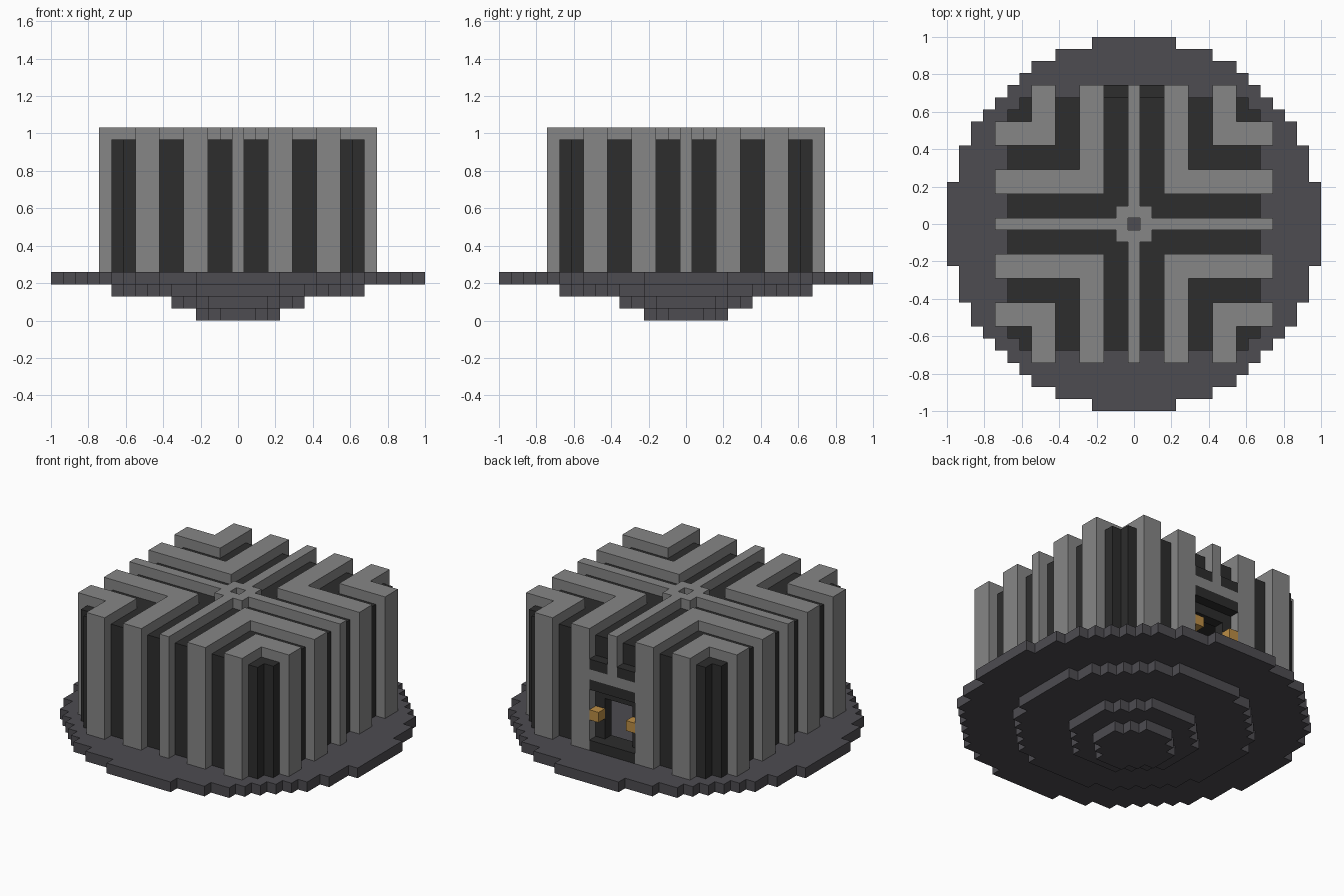
import bpy, bmesh
from mathutils import Matrix

cube = bpy.data.objects.get("Cube")
if cube:
    bpy.data.objects.remove(cube, do_unlink=True)

U = 2 / 31  # one block


def material(name, rgb):
    m = bpy.data.materials.new(name)
    m.use_nodes = True
    m.diffuse_color = (*rgb, 1)
    m.node_tree.nodes["Principled BSDF"].inputs["Base Color"].default_value = (*rgb, 1)
    return m


GREY = material("light grey stone", (0.24, 0.24, 0.24))
DARK = material("charcoal", (0.026, 0.026, 0.026))
SLATE = material("slate", (0.075, 0.072, 0.082))
GOLD = material("gold lamp", (0.5, 0.27, 0.06))


def finish(name, bm, mat):
    bmesh.ops.recalc_face_normals(bm, faces=bm.faces)
    bmesh.ops.scale(bm, vec=(U, U, U), verts=bm.verts)
    me = bpy.data.meshes.new(name)
    bm.to_mesh(me)
    bm.free()
    me.materials.append(mat)
    ob = bpy.data.objects.new(name, me)
    bpy.context.scene.collection.objects.link(ob)
    return ob


def box(x, y, z):
    return (x, y, z)


def boxes(name, mat, parts):
    """Boxes given as (x range, y range, z range) in blocks."""
    bm = bmesh.new()
    for part in parts:
        size = [b - a for a, b in part]
        mid = [(a + b) / 2 for a, b in part]
        bmesh.ops.create_cube(bm, size=1, matrix=Matrix.Translation(mid) @ Matrix.Diagonal((*size, 1)))
    return finish(name, bm, mat)


def turned(part):
    """Quarter turn of a box about the vertical axis."""
    (x0, x1), (y0, y1), z = part
    return ((-y1, -y0), (x0, x1), z)


def four(part):
    out = [part]
    for _ in range(3):
        out.append(turned(out[-1]))
    return out


def mirror_x(part):
    (x0, x1), y, z = part
    return [part, ((-x1, -x0), y, z)]


def ring(inner, outer, z):
    return four(((-inner, outer), (inner, outer), z))


def stepped_disc(name, radius, z, mat):
    """Round plate with a blocky outline, extruded one block."""
    n = int(radius)
    right = []
    for j in range(-n, n + 1):
        w = int((radius ** 2 - j * j) ** 0.5) + 0.5
        right += [(w, j - 0.5), (w, j + 0.5)]
    outline = right + [(-x, y) for x, y in reversed(right)]
    clean = [p for i, p in enumerate(outline)
             if not (outline[i - 1][0] == p[0] == outline[(i + 1) % len(outline)][0])]
    bm = bmesh.new()
    face = bm.faces.new([bm.verts.new((x, y, z)) for x, y in clean])
    top = bmesh.ops.extrude_face_region(bm, geom=[face])["geom"]
    bmesh.ops.translate(bm, vec=(0, 0, 1), verts=[v for v in top if isinstance(v, bmesh.types.BMVert)])
    return finish(name, bm, mat)


# Stepped round base
for level, radius in enumerate((3.5, 5.5, 10.5, 15.45)):
    stepped_disc(f"base_plate_{level + 1}", radius, level, SLATE)

# Dark hollow body: walls, corner posts, roof with a central skylight
WALL = (4, 15)
LAYER = (9.5, 10.5)
front = ((-9.5, 9.5), (-10.5, -9.5), WALL)
walls = [w for i, w in enumerate(four(front)) if i != 2]
walls += mirror_x(((1.5, 9.5), LAYER, WALL))
walls += [((-1.5, 1.5), LAYER, (4, 5)), ((-1.5, 1.5), LAYER, (9, 15))]
boxes("body_walls", DARK, walls)
boxes("corner_posts", DARK, four(((8.5, 9.5), (8.5, 9.5), WALL)))
boxes("body_roof", DARK, ring(0.5, 9.5, (14, 15)))

# Pale inner lining
lining = four(((-8.5, 8.5), (-9.5, -8.5), (4, 14)))
boxes("inner_lining", GREY, [w for i, w in enumerate(lining) if i != 2])

# Angled rib bands: roof strips that bend at a right angle, with legs down the walls
CAP = (15, 16)
LEG = (10.5, 11.5)
for name, a in (("inner_rib", 2.5), ("outer_rib", 6.5)):
    b = a + 2
    parts = []
    for p in (((a, 11.5), (a, b), CAP), ((a, b), (b, 11.5), CAP),
              ((a, b), LEG, (4, 15)), (LEG, (a, b), (4, 15))):
        parts += four(p)
    boxes(name, GREY, parts)

# Central cross ribs and hub
boxes("cross_rib_caps", GREY, four(((-0.5, 0.5), (1.5, 11.5), CAP)))
legs = [p for i, p in enumerate(four(((-0.5, 0.5), LEG, (4, 15)))) if i != 0]
boxes("cross_rib_legs", GREY, legs + [((-0.5, 0.5), LEG, (12, 15))])
boxes("roof_hub", GREY, ring(0.5, 1.5, CAP))

# Doorway at the back
boxes("door_bar", GREY, [((-2.5, 2.5), LEG, (11, 12))])
boxes("door_upper_blocks", DARK, mirror_x(((0.5, 2.5), LEG, (12, 13))))
boxes("door_lintel", DARK, [((-2.5, 2.5), LEG, (10, 11))])
boxes("door_sill", DARK, [((-2.5, 2.5), LEG, (4, 5))])
boxes("door_lamps", GOLD, mirror_x(((1.5, 2.5), LEG, (7, 8))))
